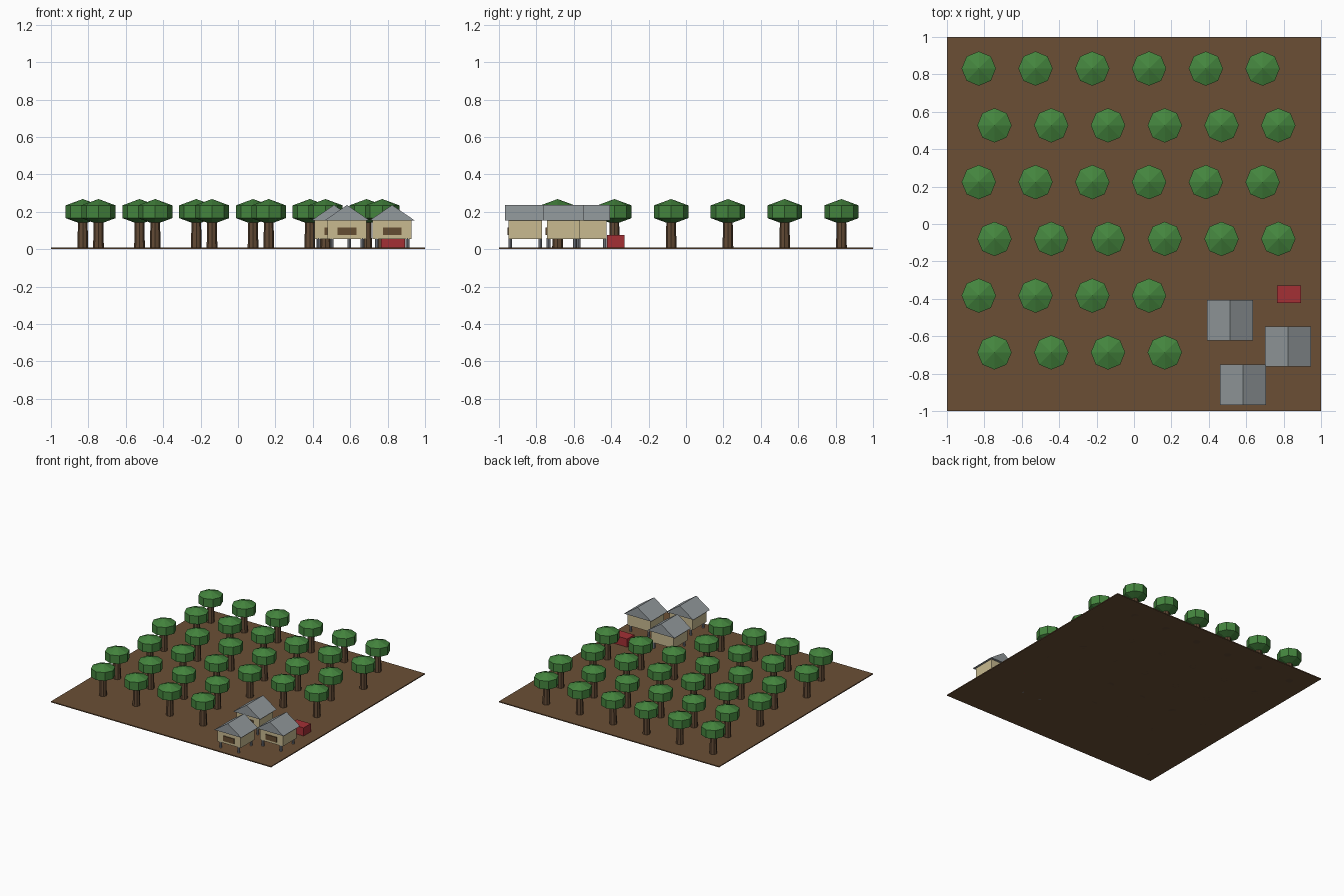
import bpy, bmesh, math
from mathutils import Matrix, Vector

if "Cube" in bpy.data.objects:
    bpy.data.objects.remove(bpy.data.objects["Cube"])


def material(name, rgb):
    m = bpy.data.materials.new(name)
    m.diffuse_color = (*rgb, 1)
    m.use_nodes = True
    m.node_tree.nodes["Principled BSDF"].inputs["Base Color"].default_value = m.diffuse_color
    return m


SOIL = material("soil brown", (0.145, 0.078, 0.036))
BARK = material("bark brown", (0.125, 0.070, 0.036))
LEAF = material("leaf green", (0.058, 0.235, 0.048))
WALL = material("wall beige", (0.58, 0.49, 0.28))
ROOF = material("roof grey", (0.29, 0.32, 0.335))
POST = material("post grey", (0.24, 0.26, 0.30))
WINDOW = material("window brown", (0.13, 0.075, 0.032))
RED = material("crate red", (0.37, 0.030, 0.036))

GROUND = 0.008


def make_mesh(name, mat, build):
    bm = bmesh.new()
    build(bm)
    bmesh.ops.recalc_face_normals(bm, faces=bm.faces)
    me = bpy.data.meshes.new(name)
    bm.to_mesh(me)
    bm.free()
    me.materials.append(mat)
    return me


def place(name, me, loc=(0, 0, 0)):
    ob = bpy.data.objects.new(name, me)
    ob.location = loc
    bpy.context.collection.objects.link(ob)
    return ob


def box(bm, x, y, z):
    """Box from three (low, high) ranges."""
    centre = Vector([(r[0] + r[1]) / 2 for r in (x, y, z)])
    size = [r[1] - r[0] for r in (x, y, z)]
    bmesh.ops.create_cube(bm, size=1, matrix=Matrix.Translation(centre) @ Matrix.Diagonal((*size, 1)))


def column(bm, x, y, z0, z1, r0, r1):
    bmesh.ops.create_cone(bm, cap_ends=True, segments=8, radius1=r0, radius2=r1, depth=z1 - z0,
                          matrix=Matrix.Translation((x, y, (z0 + z1) / 2)))


def crown(bm):
    # Squashed ball with a cone top, straight band and cone underside
    bmesh.ops.create_uvsphere(bm, u_segments=8, v_segments=3, radius=1,
                              matrix=Matrix.Translation((0, 0, 0.2)) @ Matrix.Diagonal((0.106, 0.106, 0.068, 1)))


def roof(bm):
    # Solid gable prism with its ridge along y
    ends = [[bm.verts.new((x, y, z)) for x, z in ((-0.123, 0.152), (0.123, 0.152), (0, 0.236))]
            for y in (-0.108, 0.108)]
    bm.faces.new(ends[0])
    bm.faces.new(ends[1])
    for i in range(3):
        j = (i + 1) % 3
        bm.faces.new((ends[0][i], ends[0][j], ends[1][j], ends[1][i]))


def posts(bm):
    for x in (-0.082, 0.082):
        for y in (-0.08, 0.08):
            column(bm, x, y, 0, 0.06, 0.01, 0.01)


# Ground slab
place("ground", make_mesh("ground", SOIL, lambda b: box(b, (-1, 1), (-1, 1), (0, GROUND))))

# Orchard: staggered rows, the two front rows shortened to leave room for huts
trunk_mesh = make_mesh("trunk", BARK, lambda b: column(b, 0, 0, 0, 0.17, 0.029, 0.025))
crown_mesh = make_mesh("crown", LEAF, crown)
PITCH = 0.3035
for row in range(6):
    for col in range(6 if row < 4 else 4):
        x = -0.83 + PITCH * col + (0.084 if row % 2 else 0)
        loc = (x, 0.831 - PITCH * row, 0)
        place("tree_trunk", trunk_mesh, loc)
        place("tree_crown", crown_mesh, loc)

# Stilt huts
hut_parts = {
    "hut_roof": make_mesh("hut_roof", ROOF, roof),
    "hut_walls": make_mesh("hut_walls", WALL,
                           lambda b: box(b, (-0.104, 0.104), (-0.089, 0.089), (0.055, 0.153))),
    "hut_posts": make_mesh("hut_posts", POST, posts),
    "hut_window": make_mesh("hut_window", WINDOW,
                            lambda b: box(b, (-0.05, 0.05), (-0.096, -0.088), (0.075, 0.117))),
}
for x, y in ((0.513, -0.514), (0.824, -0.655), (0.583, -0.859)):
    for name, me in hut_parts.items():
        place(name, me, (x, y, 0))

# Red crate behind the huts
place("red_crate", make_mesh("red_crate", RED,
      lambda b: box(b, (0.765, 0.892), (-0.422, -0.329), (0, 0.075))))
